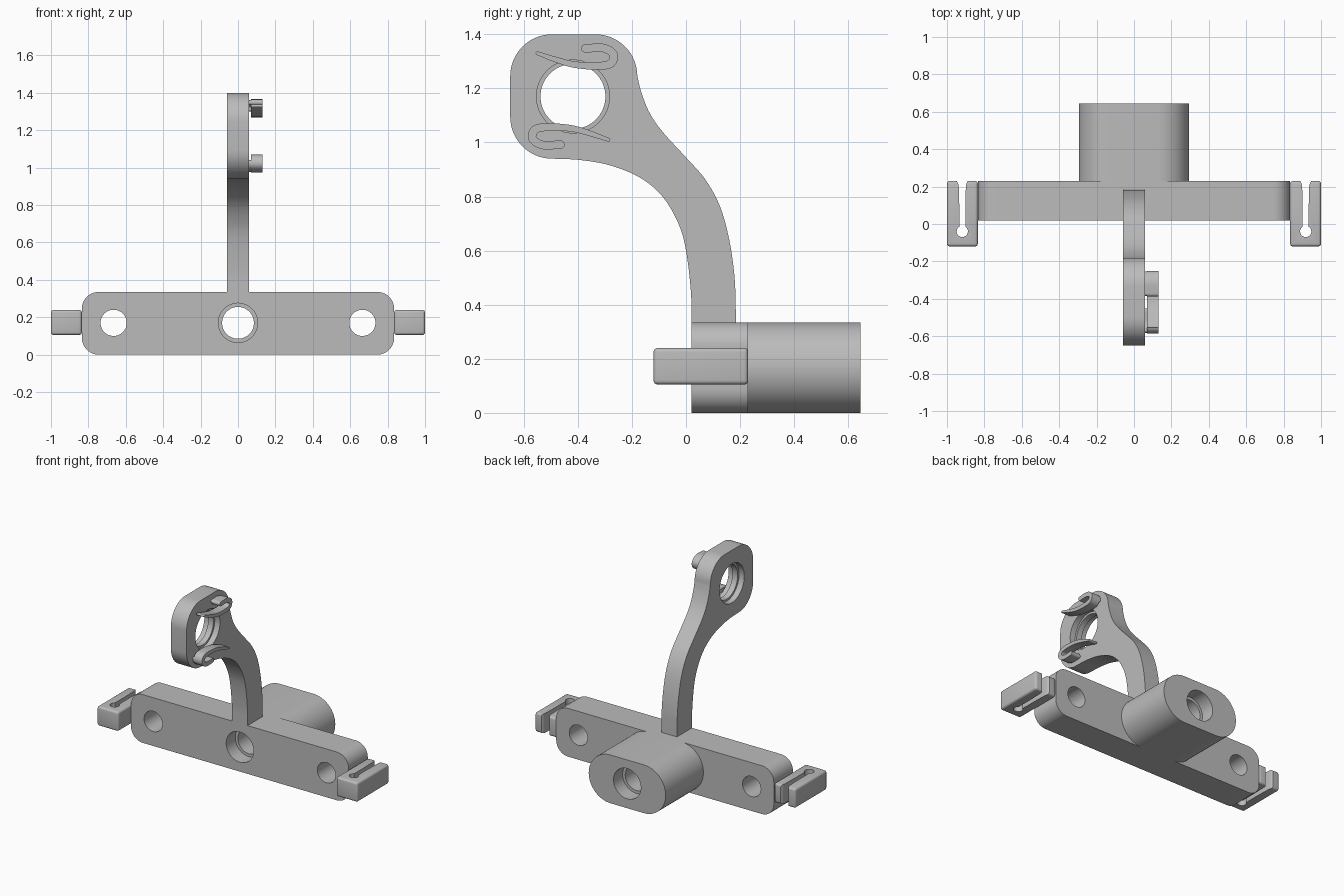
import bpy, bmesh, math
from mathutils import Vector

cube = bpy.data.objects.get("Cube")
if cube:
    bpy.data.objects.remove(cube, do_unlink=True)

grey = bpy.data.materials.new("light_grey_plastic")
grey.use_nodes = True
COLOR = (0.5, 0.5, 0.5, 1)
grey.diffuse_color = COLOR
grey.node_tree.nodes["Principled BSDF"].inputs["Base Color"].default_value = COLOR


# ---- helpers ----
def arc(cx, cy, r, start, end, steps=16):
    angles = [math.radians(start + (end - start) * i / steps) for i in range(steps + 1)]
    return [(cx + r * math.cos(a), cy + r * math.sin(a)) for a in angles]


def circle(cx, cy, r):
    return arc(cx, cy, r, 0, 360, 64)[:-1]


def rounded_rect(x0, x1, z0, z1, r, steps=12):
    return (arc(x1 - r, z1 - r, r, 0, 90, steps) + arc(x0 + r, z1 - r, r, 90, 180, steps)
            + arc(x0 + r, z0 + r, r, 180, 270, steps) + arc(x1 - r, z0 + r, r, 270, 360, steps))


def spline(points, steps=8):
    """Smooth curve through all the points, of any dimension."""
    p = [Vector(q) for q in points]
    p = [2 * p[0] - p[1]] + p + [2 * p[-1] - p[-2]]
    out = []
    for a, b, c, d in zip(p, p[1:], p[2:], p[3:]):
        for i in range(steps):
            t = i / steps
            out.append(0.5 * (2 * b + (c - a) * t + (2 * a - 5 * b + 4 * c - d) * t ** 2
                              + (3 * b - a - 3 * c + d) * t ** 3))
    return [tuple(v) for v in out + [p[-2]]]


def prism(name, outline, axis, lo, hi):
    """Extrude a closed outline along an axis from lo to hi."""
    place = {"X": lambda u, v, w: (w, u, v),
             "Y": lambda u, v, w: (u, w, v),
             "Z": lambda u, v, w: (u, v, w)}[axis]
    bm = bmesh.new()
    face = bm.faces.new([bm.verts.new(place(u, v, lo)) for u, v in outline])
    new = bmesh.ops.extrude_face_region(bm, geom=[face])["geom"]
    bmesh.ops.translate(bm, vec=place(0, 0, hi - lo),
                        verts=[g for g in new if isinstance(g, bmesh.types.BMVert)])
    bmesh.ops.recalc_face_normals(bm, faces=bm.faces)
    mesh = bpy.data.meshes.new(name)
    bm.to_mesh(mesh)
    bm.free()
    mesh.materials.append(grey)
    ob = bpy.data.objects.new(name, mesh)
    bpy.context.collection.objects.link(ob)
    return ob


def activate(ob):
    bpy.ops.object.select_all(action="DESELECT")
    ob.select_set(True)
    bpy.context.view_layer.objects.active = ob


def cut(ob, *cutters):
    activate(ob)
    for cutter in cutters:
        mod = ob.modifiers.new("cut", "BOOLEAN")
        mod.operation, mod.solver, mod.object = "DIFFERENCE", "EXACT", cutter
        bpy.ops.object.modifier_apply(modifier=mod.name)
        bpy.data.objects.remove(cutter, do_unlink=True)


def smooth(ob):
    activate(ob)
    bpy.ops.object.shade_smooth_by_angle(angle=math.radians(32))


def ribbon(path):
    """Outline of a strip with round ends; path points are (u, v, half width)."""
    left, right = [], []
    for i, (u, v, w) in enumerate(path):
        a, b = path[max(i - 1, 0)], path[min(i + 1, len(path) - 1)]
        ang = math.atan2(b[1] - a[1], b[0] - a[0])
        du, dv = -math.sin(ang) * w, math.cos(ang) * w
        left.append((u + du, v + dv))
        right.append((u - du, v - dv))
        if i == 0:
            deg = math.degrees(ang)
            start = arc(u, v, w, deg + 270, deg + 90, 8)[1:-1]
    deg = math.degrees(ang)
    end = arc(u, v, w, deg + 90, deg - 90, 8)[1:-1]
    return left + end + right[::-1] + start


# ---- base bar and rear boss, with stepped central bore ----
FRONT, MID, BACK, TOP, BORE_Z = 0.02, 0.23, 0.645, 0.335, 0.17
bar = prism("base_bar", rounded_rect(-0.835, 0.835, 0, TOP, 0.09), "Y", FRONT, MID)
cut(bar,
    *[prism("bolt_cutter", circle(x, BORE_Z, 0.07), "Y", -0.1, 0.4) for x in (-0.665, 0.665)],
    prism("bore_cutter", circle(0, BORE_Z, 0.085), "Y", -0.1, 0.4),
    prism("recess_cutter", circle(0, BORE_Z, 0.105), "Y", -0.1, FRONT + 0.1))
smooth(bar)

boss = prism("rear_boss", rounded_rect(-0.295, 0.295, 0, TOP, 0.1674, 20), "Y", MID, BACK)
cut(boss,
    prism("bore_cutter", circle(0, BORE_Z, 0.085), "Y", 0.1, 0.8),
    prism("recess_cutter", circle(0, BORE_Z, 0.105), "Y", BACK - 0.1, 0.8))
smooth(boss)

# ---- slotted clips on the bar ends ----
for side, label in ((1, "left"), (-1, "right")):
    xs = sorted((side * 0.835, side * 1.0))
    clip = prism(label + "_cable_clip",
                 [(xs[0], -0.12), (xs[1], -0.12), (xs[1], MID), (xs[0], MID)], "Z", 0.105, 0.24)
    activate(clip)
    bevel = clip.modifiers.new("round", "BEVEL")
    bevel.width, bevel.segments = 0.015, 4
    bpy.ops.object.modifier_apply(modifier=bevel.name)
    cx = side * 0.918
    half = [(0.016, 0.1), (0.019, 0.2), (0.022, 0.217), (0.03, MID), (0.03, 0.3)]
    keyhole = (arc(cx, -0.04, 0.03, 122, 418, 32) + [(cx + w, y) for w, y in half]
               + [(cx - w, y) for w, y in half[::-1]])
    cut(clip, prism("slot_cutter", keyhole, "Z", 0, 0.4))
    smooth(clip)

# ---- curved arm with ring head ----
HY, HZ = -0.418, 1.17
lower_edge = spline([(0.02, TOP), (0.018, 0.45), (0, 0.6), (-0.028, 0.7), (-0.087, 0.8),
                     (-0.17, 0.87), (-0.28, 0.915), (-0.39, 0.935), (-0.49, 0.94)])
upper_edge = spline([(-0.18, 1.245), (-0.165, 1.185), (-0.135, 1.11), (-0.087, 1.04),
                     (-0.005, 0.95), (0.07, 0.865), (0.125, 0.765), (0.16, 0.64),
                     (0.18, 0.495), (0.185, TOP)])
head_edge = (arc(-0.495, 1.095, 0.155, 270, 180)[1:] + arc(-0.495, 1.245, 0.155, 180, 90)
             + arc(-0.335, 1.245, 0.155, 90, 0)[:-1])
arm = prism("curved_arm", lower_edge + head_edge + upper_edge, "X", -0.06, 0.06)
cut(arm,
    prism("ring_cutter", circle(HY, HZ, 0.12), "X", -0.2, 0.2),
    prism("seat_cutter", circle(HY, HZ, 0.135), "X", 0.02, 0.2),
    prism("seat_cutter", circle(HY, HZ, 0.135), "X", -0.2, -0.02))
smooth(arm)

# ---- hooked spring clips on the head, half a turn apart ----
hook = spline([(0.046, 0.178, 0.0155), (0.113, 0.179, 0.0155), (0.15, 0.155, 0.0155),
               (0.139, 0.122, 0.0155), (0.09, 0.113, 0.014), (0.006, 0.118, 0.012),
               (-0.065, 0.137, 0.01), (-0.131, 0.16, 0.007)])
for sign, label in ((1, "upper"), (-1, "lower")):
    path = [(HY + sign * u, HZ + sign * v, w) for u, v, w in hook]
    smooth(prism(label + "_spring_clip", ribbon(path), "X", 0.07, 0.132))
    foot = [(u, v, 0.012) for u, v, w in path[:20]]
    smooth(prism(label + "_clip_foot", ribbon(foot), "X", 0.06, 0.07))
